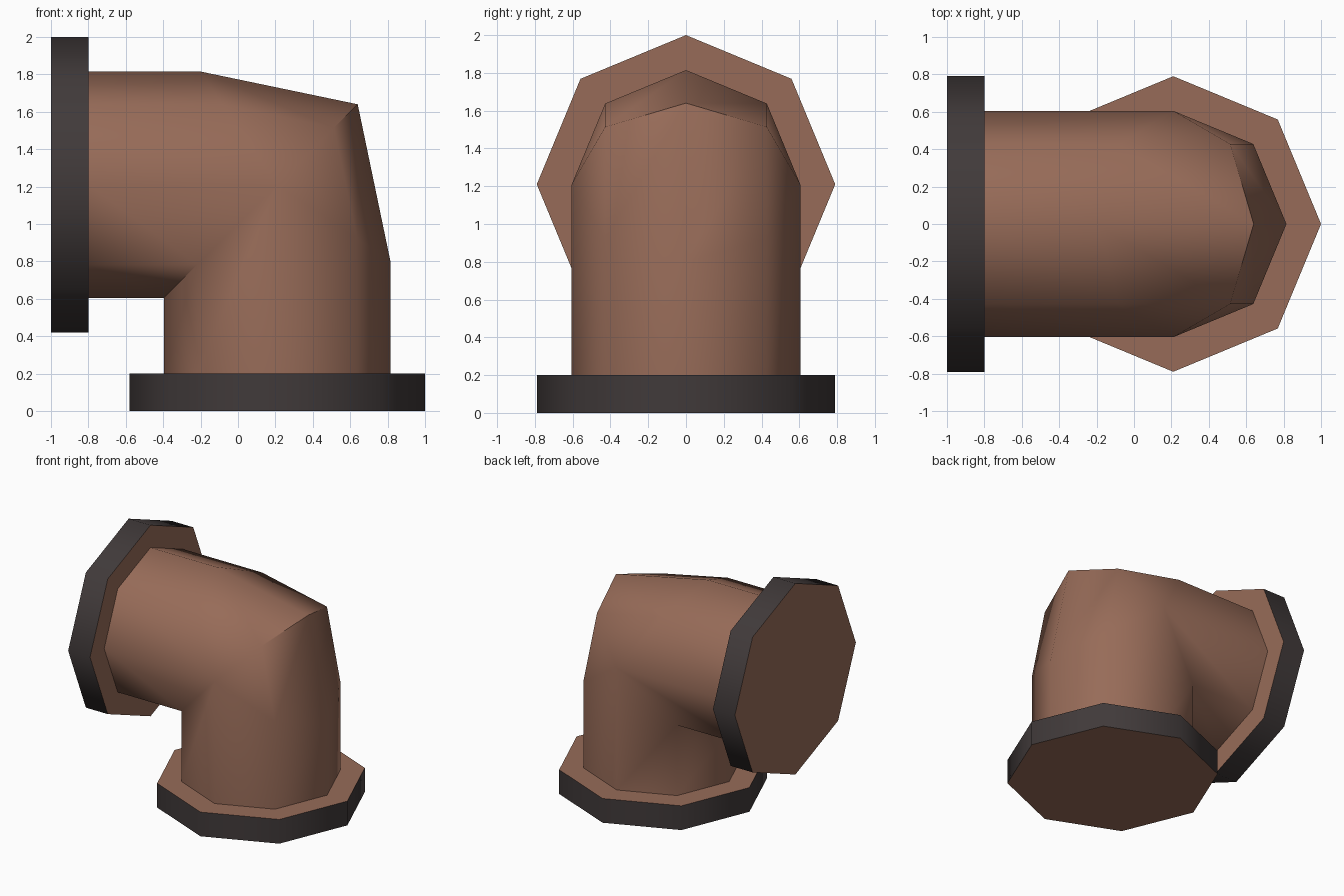
import bpy, bmesh, math

if "Cube" in bpy.data.objects:
    bpy.data.objects.remove(bpy.data.objects["Cube"])

N = 8            # sides of the pipe
CX, CZ = 0.21, 1.21   # where the two pipe axes cross
R, FLANGE_R, FLANGE_H = 0.605, 0.79, 0.2


def material(name, rgb):
    m = bpy.data.materials.new(name)
    m.diffuse_color = (*rgb, 1)
    m.use_nodes = True
    m.node_tree.nodes["Principled BSDF"].inputs["Base Color"].default_value = m.diffuse_color
    return m


brown = material("copper_brown", (0.31, 0.148, 0.098))
dark = material("dark_grey", (0.052, 0.042, 0.042))


def swap(p):
    """Mirror a point of the upright leg onto the sideways leg."""
    return (p[2] - 1, p[1], p[0] + 1)


def finish(name, bm, mats, angle):
    bmesh.ops.remove_doubles(bm, verts=bm.verts, dist=1e-4)
    bmesh.ops.recalc_face_normals(bm, faces=bm.faces)
    me = bpy.data.meshes.new(name)
    bm.to_mesh(me)
    bm.free()
    for m in mats:
        me.materials.append(m)
    ob = bpy.data.objects.new(name, me)
    bpy.context.collection.objects.link(ob)
    bpy.ops.object.select_all(action='DESELECT')
    ob.select_set(True)
    bpy.context.view_layer.objects.active = ob
    bpy.ops.object.shade_smooth_by_angle(angle=math.radians(angle))
    return ob


def ring(fn):
    return [fn(math.cos(i * math.tau / N), math.sin(i * math.tau / N))
            for i in range(N)]


def skin(bm, rings):
    """Join neighbouring rings with faces, skipping collapsed ones."""
    rows = [[bm.verts.new(p) for p in r] for r in rings]
    for a, b in zip(rows, rows[1:]):
        for i in range(N):
            j = (i + 1) % N
            quad = []
            for v in (a[i], a[j], b[j], b[i]):
                if all((v.co - q.co).length > 1e-4 for q in quad):
                    quad.append(v)
            if len(quad) > 2:
                bm.faces.new(quad)
    return rows


# Elbow pipe: mitred inside the bend, chamfered in two steps outside
base = ring(lambda c, s: (CX + R * c, R * s, FLANGE_H))
lower = ring(lambda c, s: (CX + R * c, R * s,
                           CZ + (R * c if c < 1e-6 else -0.41 * c)))
middle = ring(lambda c, s: (CX + (R if c < 1e-6 else 0.43) * c, R * s,
                            CZ + (R if c < 1e-6 else 0.43) * c))
bm = bmesh.new()
skin(bm, [base, lower, middle, [swap(p) for p in lower], [swap(p) for p in base]])
finish("elbow_pipe", bm, [brown], 60)

# Flanges: brown end faces, dark rim
for name, place in (("bottom_flange", lambda p: p), ("side_flange", swap)):
    bm = bmesh.new()
    rows = skin(bm, [[place(p) for p in ring(
        lambda c, s: (CX + FLANGE_R * c, FLANGE_R * s, z))] for z in (0, FLANGE_H)])
    for f in bm.faces:
        f.material_index = 1
    for row in rows:
        bm.faces.new(row).material_index = 0
    finish(name, bm, [brown, dark], 60)
